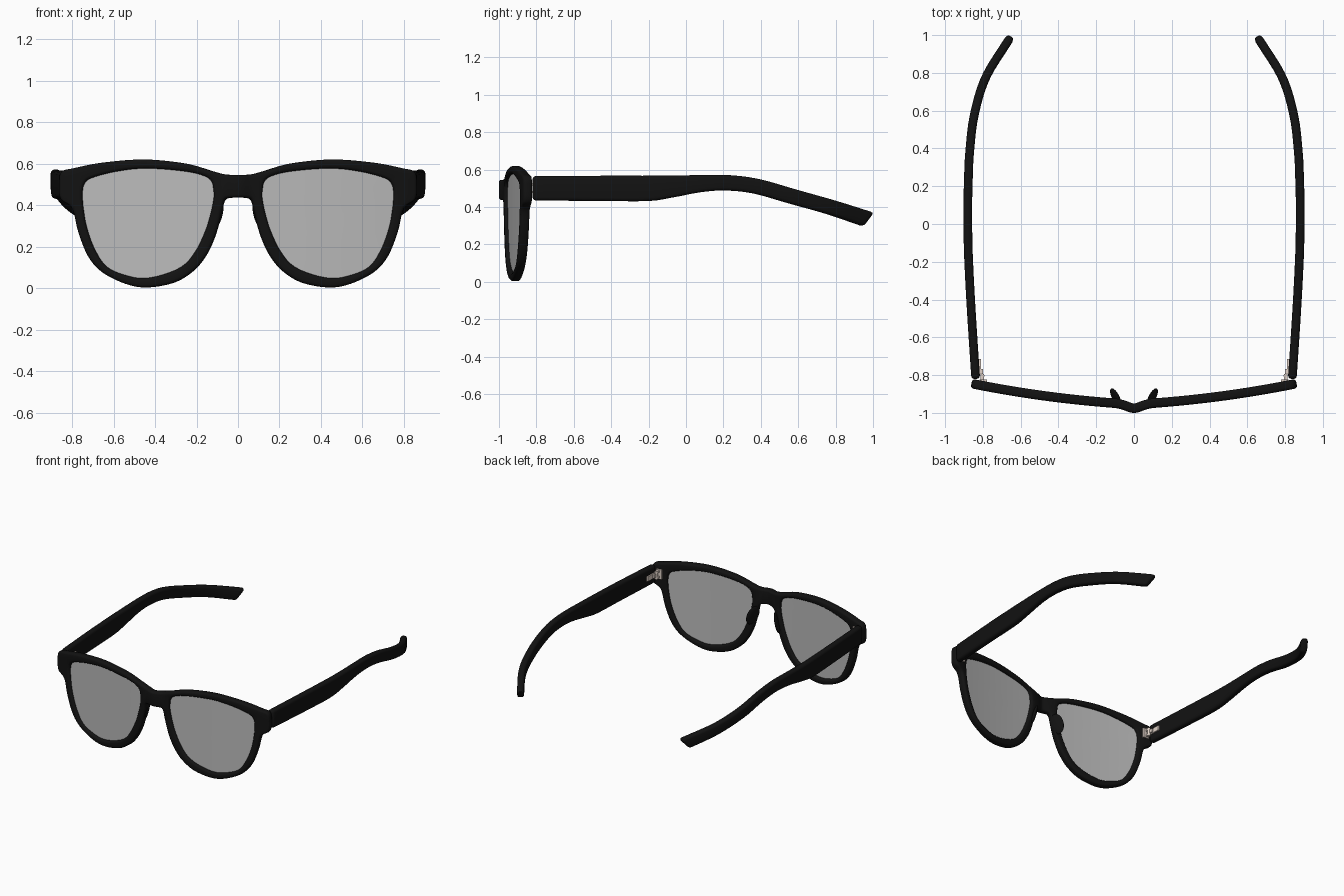
import bpy, bmesh, math
from mathutils import Vector

if "Cube" in bpy.data.objects:
    bpy.data.objects.remove(bpy.data.objects["Cube"])


def material(name, color):
    m = bpy.data.materials.new(name)
    m.diffuse_color = color
    m.use_nodes = True
    m.node_tree.nodes["Principled BSDF"].inputs["Base Color"].default_value = m.diffuse_color
    return m


BLACK = material("matte_black", (0.006, 0.006, 0.006, 1))
TINT = material("lens_grey", (0.5, 0.5, 0.5, 0.7))
METAL = material("hinge_metal", (0.75, 0.65, 0.58, 1))


def spline(pts, before, after, steps):
    """Catmull-Rom through pts, with a phantom point at each end."""
    p = [Vector(q) for q in [before, *pts, after]]
    out = []
    for i in range(1, len(p) - 2):
        a, b, c, d = p[i - 1:i + 3]
        for k in range(steps):
            t = k / steps
            out.append(0.5 * (2 * b + (c - a) * t + (2 * a - 5 * b + 4 * c - d) * t * t
                              + (3 * b - a - 3 * c + d) * t ** 3))
    return out + [p[-2]]


def front_y(x):
    """Wrap of the front seen from above, with the bridge pushed forward."""
    return -0.955 + 0.055 * x + 0.085 * x * x - 0.021 * math.exp(-(x / 0.05) ** 2)


def loft(bm, loops, closed=True):
    """Quads between successive loops of equal length."""
    rows = [[bm.verts.new(p) for p in loop] for loop in loops]
    n = len(rows[0])
    for a, b in zip(rows, rows[1:]):
        for i in range(n if closed else n - 1):
            j = (i + 1) % n
            bm.faces.new((a[i], a[j], b[j], b[i]))
    return rows


def finish(name, bm, mat, thickness=0, bevel=0):
    """Mesh to object, mirrored to the other side, thickened and rounded."""
    bmesh.ops.remove_doubles(bm, verts=bm.verts, dist=0.0001)
    bmesh.ops.recalc_face_normals(bm, faces=bm.faces)
    me = bpy.data.meshes.new(name)
    bm.to_mesh(me)
    bm.free()
    me.materials.append(mat)
    ob = bpy.data.objects.new(name, me)
    bpy.context.collection.objects.link(ob)
    mir = ob.modifiers.new("mirror", 'MIRROR')
    mir.merge_threshold = 0.0005
    if thickness:
        s = ob.modifiers.new("thickness", 'SOLIDIFY')
        s.thickness, s.offset = thickness, 0
    if bevel:
        b = ob.modifiers.new("rounding", 'BEVEL')
        b.width, b.segments, b.angle_limit = bevel, 3, math.radians(50)
        b.use_clamp_overlap = False
    bpy.ops.object.select_all(action='DESELECT')
    ob.select_set(True)
    bpy.context.view_layer.objects.active = ob
    bpy.ops.object.convert(target='MESH')
    bpy.ops.object.shade_smooth_by_angle(angle=math.radians(40))
    return ob


# Paired outline points (outer x, z, lens opening x, z), from under the bridge around to its top
RIM = [(.055, .432, .115, .455), (.076, .375, .12, .41), (.09, .315, .135, .345),
       (.115, .235, .158, .273), (.153, .157, .2, .185), (.212, .085, .258, .113),
       (.306, .027, .345, .07), (.44, .003, .45, .048), (.545, .022, .54, .062),
       (.655, .078, .632, .104), (.722, .155, .69, .19), (.768, .27, .728, .296),
       (.798, .385, .743, .38), (.853, .43, .747, .42), (.86, .5, .748, .46),
       (.85, .56, .74, .5), (.79, .578, .706, .53), (.65, .605, .585, .562),
       (.45, .62, .44, .577), (.25, .6, .25, .562), (.12, .563, .15, .535),
       (.055, .547, .12, .498)]
outer = spline([r[:2] for r in RIM], (-.02, .437), (-.02, .545), 5)
inner = spline([r[2:] for r in RIM], RIM[-1][2:], RIM[0][2:], 5)


def on_front(p):
    return Vector((p.x, front_y(p.x), p.y))


# Frame front: rim, plus half of the bridge out to the mirror plane
bm = bmesh.new()
loft(bm, [[on_front(o.lerp(i, t)) for o, i in zip(outer, inner)] for t in (0, .5, 1)])
bridge = []
for k in range(5):
    u = 1 - k / 4
    bridge.append([on_front(Vector((.055 * u, z))) for z in (.437 - .005 * u * u, .545 + .002 * u * u)])
loft(bm, bridge, closed=False)
finish("frame_front", bm, BLACK, thickness=0.05, bevel=0.015)

# Lenses, set slightly into the rims
bm = bmesh.new()
mid = Vector((.44, .33))
rings = loft(bm, [[on_front(mid.lerp(p, s)) for p in inner] for s in (1.015, .8, .6, .4, .2)])
bm.faces.new(rings[-1])
finish("lenses", bm, TINT, thickness=0.012)

# Temples: x, top y, top z, bottom y, bottom z at each station
TEMPLE = [(.838, -.82, .565, -.82, .435), (.862, -.45, .567, -.45, .432),
          (.875, -.2, .567, -.2, .432), (.879, -.06, .568, -.07, .451),
          (.88, .1, .571, .08, .479), (.877, .25, .569, .21, .488),
          (.87, .4, .547, .36, .472), (.846, .6, .49, .55, .419),
          (.785, .8, .433, .75, .363), (.665, 1.0, .37, .945, .297)]
first, last = Vector(TEMPLE[0]), Vector(TEMPLE[-1])
path = spline(TEMPLE, first * 2 - Vector(TEMPLE[1]), last * 2 - Vector(TEMPLE[-2]), 6)
sections = []
for k, s in enumerate(path):
    a, b = path[max(k - 1, 0)], path[min(k + 1, len(path) - 1)]
    t = Vector((b[0] - a[0], (b[1] + b[3] - a[1] - a[3]) / 2)).normalized()
    n = Vector((t.y, -t.x, 0)) * 0.023
    lean = (s[1] - s[3]) / 2 * t.x / t.y
    top, bot = Vector((s[0] + lean, s[1], s[2])), Vector((s[0] - lean, s[3], s[4]))
    sections.append([top + n, top - n, bot - n, bot + n])
bm = bmesh.new()
rows = loft(bm, sections)
bm.faces.new(rows[0])
bm.faces.new(rows[-1])
finish("temples", bm, BLACK, bevel=0.017)

# Nose pads growing from the back of the rims
bm = bmesh.new()
bmesh.ops.create_uvsphere(bm, u_segments=24, v_segments=14, radius=1)
for v in bm.verts:
    x, y, z = v.co.x * .013, v.co.y * .045, v.co.z * .07
    v.co = (.098 + x + .42 * y - .25 * z, -.915 + y, .35 + z)
finish("nose_pads", bm, BLACK)


def box(bm, center, size):
    for v in bmesh.ops.create_cube(bm, size=1)['verts']:
        v.co = Vector([c + p * s for c, p, s in zip(center, v.co, size)])


# Hinges: plate on the frame, leaves, knuckle pin and arm along the temple
bm = bmesh.new()
box(bm, (.797, -.83, .5), (.04, .012, .07))
for z in (.48, .52):
    box(bm, (.803, -.815, z), (.018, .035, .012))
box(bm, (.806, -.785, .5), (.014, .035, .025))
box(bm, (.816, -.755, .5), (.012, .08, .035))
pin = bmesh.ops.create_cone(bm, cap_ends=True, segments=16, radius1=.011, radius2=.011, depth=.06)
bmesh.ops.translate(bm, verts=pin['verts'], vec=(.803, -.803, .5))
finish("hinges", bm, METAL)
